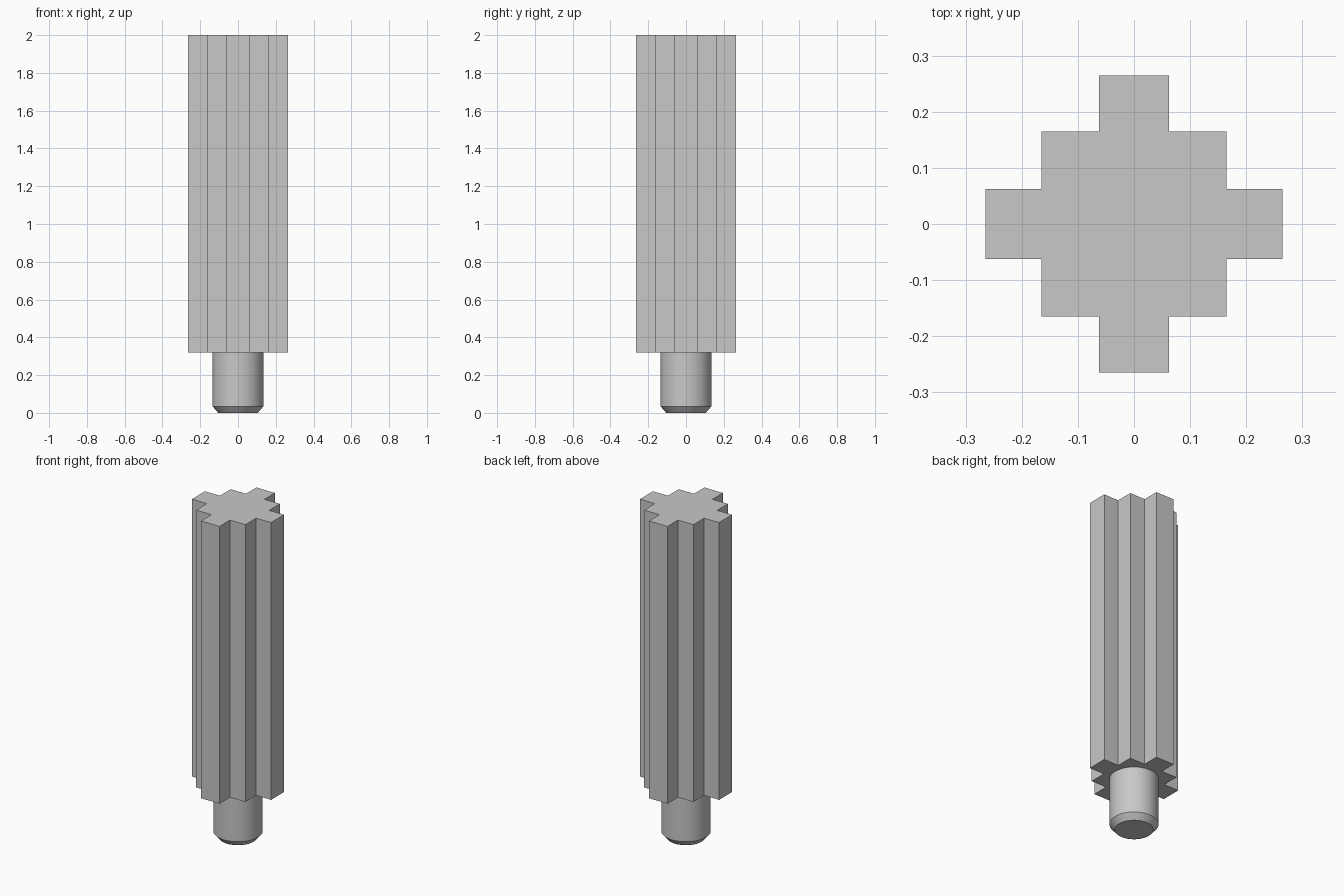
import bpy
import bmesh
import math

cube = bpy.data.objects.get("Cube")
if cube:
    bpy.data.objects.remove(cube, do_unlink=True)

grey = bpy.data.materials.new("light_grey")
grey.use_nodes = True
colour = (0.58, 0.58, 0.58, 1)
grey.diffuse_color = colour
grey.node_tree.nodes["Principled BSDF"].inputs["Base Color"].default_value = colour

JOINT, TOP = 0.32, 2.0


def finish(name, bm):
    bmesh.ops.recalc_face_normals(bm, faces=bm.faces)
    mesh = bpy.data.meshes.new(name)
    bm.to_mesh(mesh)
    bm.free()
    mesh.materials.append(grey)
    obj = bpy.data.objects.new(name, mesh)
    bpy.context.collection.objects.link(obj)
    return obj


# Stepped shaft: one quarter of the outline, turned four times and extruded
inner, middle, outer = 0.062, 0.165, 0.265
quarter = [(outer, -inner), (outer, inner), (middle, inner),
           (middle, middle), (inner, middle)]
outline = []
for turn in range(4):
    for x, y in quarter:
        for _ in range(turn):
            x, y = -y, x
        outline.append((x, y))

bm = bmesh.new()
base = bm.faces.new([bm.verts.new((x, y, JOINT)) for x, y in outline])
# Keep the base face so that the shaft is closed underneath
extruded = bmesh.ops.extrude_face_region(bm, geom=[base], use_keep_orig=True)
top_verts = [v for v in extruded["geom"] if isinstance(v, bmesh.types.BMVert)]
bmesh.ops.translate(bm, verts=top_verts, vec=(0, 0, TOP - JOINT))
finish("stepped_shaft", bm)

# Round peg with a chamfered lower end, open where it meets the shaft
SIDES = 48
bm = bmesh.new()
rings = []
for radius, z in [(0.105, 0), (0.135, 0.035), (0.135, JOINT)]:
    angles = [2 * math.pi * i / SIDES for i in range(SIDES)]
    rings.append([bm.verts.new((radius * math.cos(a), radius * math.sin(a), z))
                  for a in angles])
bm.faces.new(rings[0][::-1])
for low, high in zip(rings, rings[1:]):
    for i in range(SIDES):
        j = (i + 1) % SIDES
        bm.faces.new((low[i], low[j], high[j], high[i]))
peg = finish("round_peg", bm)

bpy.ops.object.select_all(action='DESELECT')
peg.select_set(True)
bpy.context.view_layer.objects.active = peg
bpy.ops.object.shade_smooth_by_angle(angle=math.radians(30))
